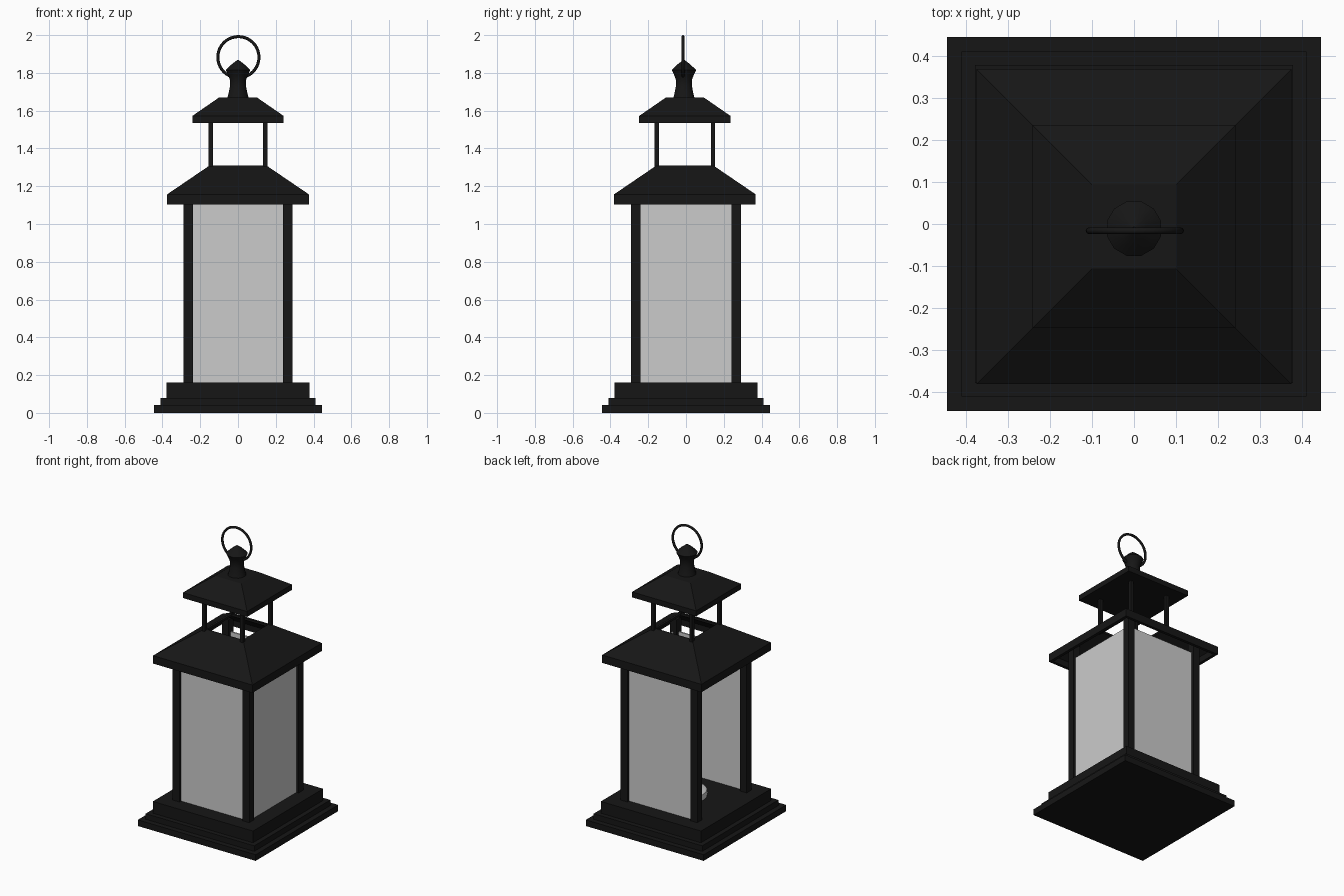
import bpy, bmesh, math

if "Cube" in bpy.data.objects:
    bpy.data.objects.remove(bpy.data.objects["Cube"])

OFF = -0.006  # upper parts sit slightly forward


def mat(name, c):
    m = bpy.data.materials.new(name)
    m.diffuse_color = (*c, 1)
    m.use_nodes = True
    m.node_tree.nodes["Principled BSDF"].inputs["Base Color"].default_value = m.diffuse_color
    return m


BLACK = mat("black_metal", (0.008, 0.008, 0.008))
WHITE = mat("wax", (0.8, 0.8, 0.78))


def loft(name, profile, sides=4, closed=False, y=0.0, m=BLACK):
    """Stack regular rings; for 4 sides the radius is the half width."""
    k = math.sqrt(2) if sides == 4 else 1.0
    bm = bmesh.new()
    rings = []
    for r, z in profile:
        ring = []
        for i in range(sides):
            a = 2 * math.pi * (i + 0.5) / sides
            ring.append(bm.verts.new((k * r * math.cos(a), y + k * r * math.sin(a), z)))
        rings.append(ring)
    pairs = list(zip(rings, rings[1:]))
    if closed:
        pairs.append((rings[-1], rings[0]))
    else:
        bm.faces.new(rings[0][::-1])
        bm.faces.new(rings[-1])
    for a, b in pairs:
        for i in range(sides):
            j = (i + 1) % sides
            bm.faces.new((a[i], a[j], b[j], b[i]))
    bmesh.ops.recalc_face_normals(bm, faces=bm.faces)
    me = bpy.data.meshes.new(name)
    bm.to_mesh(me)
    bm.free()
    ob = bpy.data.objects.new(name, me)
    bpy.context.collection.objects.link(ob)
    if m:
        me.materials.append(m)
    return ob


def box(name, x0, x1, y0, y1, z0, z1, m=BLACK):
    ob = loft(name, [(0.5, -0.5), (0.5, 0.5)], m=m)
    ob.scale = (x1 - x0, y1 - y0, z1 - z0)
    ob.location = ((x0 + x1) / 2, (y0 + y1) / 2, (z0 + z1) / 2)
    return ob


def smooth(ob, angle):
    bpy.ops.object.select_all(action='DESELECT')
    ob.select_set(True)
    bpy.context.view_layer.objects.active = ob
    bpy.ops.object.shade_smooth_by_angle(angle=math.radians(angle))


# stepped base
loft("base", [(0.445, 0), (0.445, 0.042), (0.41, 0.042), (0.41, 0.08),
              (0.378, 0.08), (0.378, 0.16)])

# corner posts of the body and slim posts of the vent
for sx, nx in ((-1, "left"), (1, "right")):
    for sy, ny in ((-1, "front"), (1, "back")):
        cx, cy = sx * 0.264, sy * 0.266
        box(f"body_post_{ny}_{nx}", cx - 0.025, cx + 0.025,
            cy - 0.025, cy + 0.025, 0.16, 1.20)
        cx, cy = sx * 0.144, sy * 0.149 + OFF
        box(f"vent_post_{ny}_{nx}", cx - 0.011, cx + 0.011,
            cy - 0.011, cy + 0.011, 1.29, 1.54)

# panes on front, back and right; the left side is open
g, t = 0.268, 0.005
box("pane_front", -0.245, 0.245, -g - t, -g + t, 0.155, 1.11, None)
box("pane_back", -0.245, 0.245, g - t, g + t, 0.155, 1.11, None)
box("pane_right", g - t, g + t, -0.245, 0.245, 0.155, 1.11, None)

# hollow lower roof with a square opening
loft("lower_roof", [(0.375, 1.103), (0.375, 1.157), (0.15, 1.31), (0.135, 1.31),
                    (0.135, 1.295), (0.355, 1.145), (0.355, 1.103)], closed=True, y=OFF)

# upper roof
loft("upper_roof", [(0.242, 1.535), (0.242, 1.572), (0.10, 1.67)], y=OFF)

# turned finial
knob = loft("finial", [(0.06, 1.66), (0.052, 1.69), (0.044, 1.73), (0.043, 1.76), (0.054, 1.79),
                       (0.067, 1.815), (0.035, 1.845), (0.004, 1.868)], sides=12, y=OFF - 0.005)
smooth(knob, 30)

# carrying ring
bpy.ops.mesh.primitive_torus_add(major_radius=0.109, minor_radius=0.008,
                                 major_segments=40, minor_segments=8,
                                 location=(0.002, -0.016, 1.883),
                                 rotation=(math.pi / 2, 0, 0))
ring = bpy.context.object
ring.name = "carrying_ring"
ring.data.materials.append(BLACK)
smooth(ring, 60)

# low candle on the floor
candle = loft("candle", [(0.13, 0.158), (0.135, 0.175), (0.13, 0.2), (0.115, 0.21)],
              sides=24, m=WHITE)
smooth(candle, 40)
